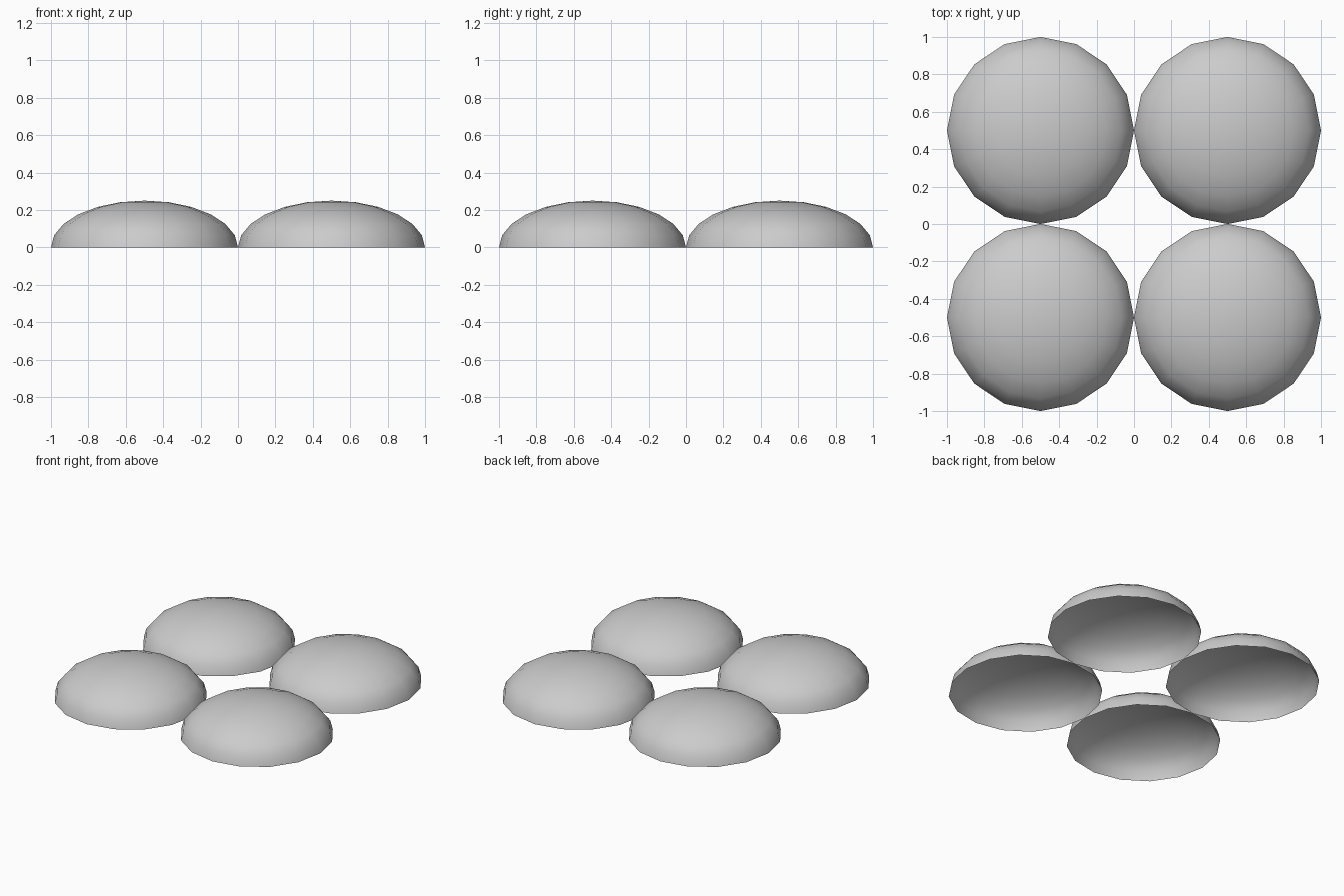
import bpy, bmesh

if "Cube" in bpy.data.objects:
    bpy.data.objects.remove(bpy.data.objects["Cube"])

RADIUS = 0.5
HEIGHT = 0.25


def dome_mesh():
    # Upper half of a 16-sided sphere, flattened and open underneath
    bm = bmesh.new()
    bmesh.ops.create_uvsphere(bm, u_segments=16, v_segments=12, radius=RADIUS)
    lower = [v for v in bm.verts if v.co.z < -0.001]
    bmesh.ops.delete(bm, geom=lower, context='VERTS')
    for v in bm.verts:
        v.co.z *= HEIGHT / RADIUS
    for f in bm.faces:
        f.smooth = True
    mesh = bpy.data.meshes.new("dome")
    bm.to_mesh(mesh)
    bm.free()
    return mesh


# Four touching domes in a square
mesh = dome_mesh()
for side_y, y in (("front", -RADIUS), ("back", RADIUS)):
    for side_x, x in (("left", -RADIUS), ("right", RADIUS)):
        dome = bpy.data.objects.new(f"dome_{side_y}_{side_x}", mesh)
        dome.location = (x, y, 0)
        bpy.context.collection.objects.link(dome)
